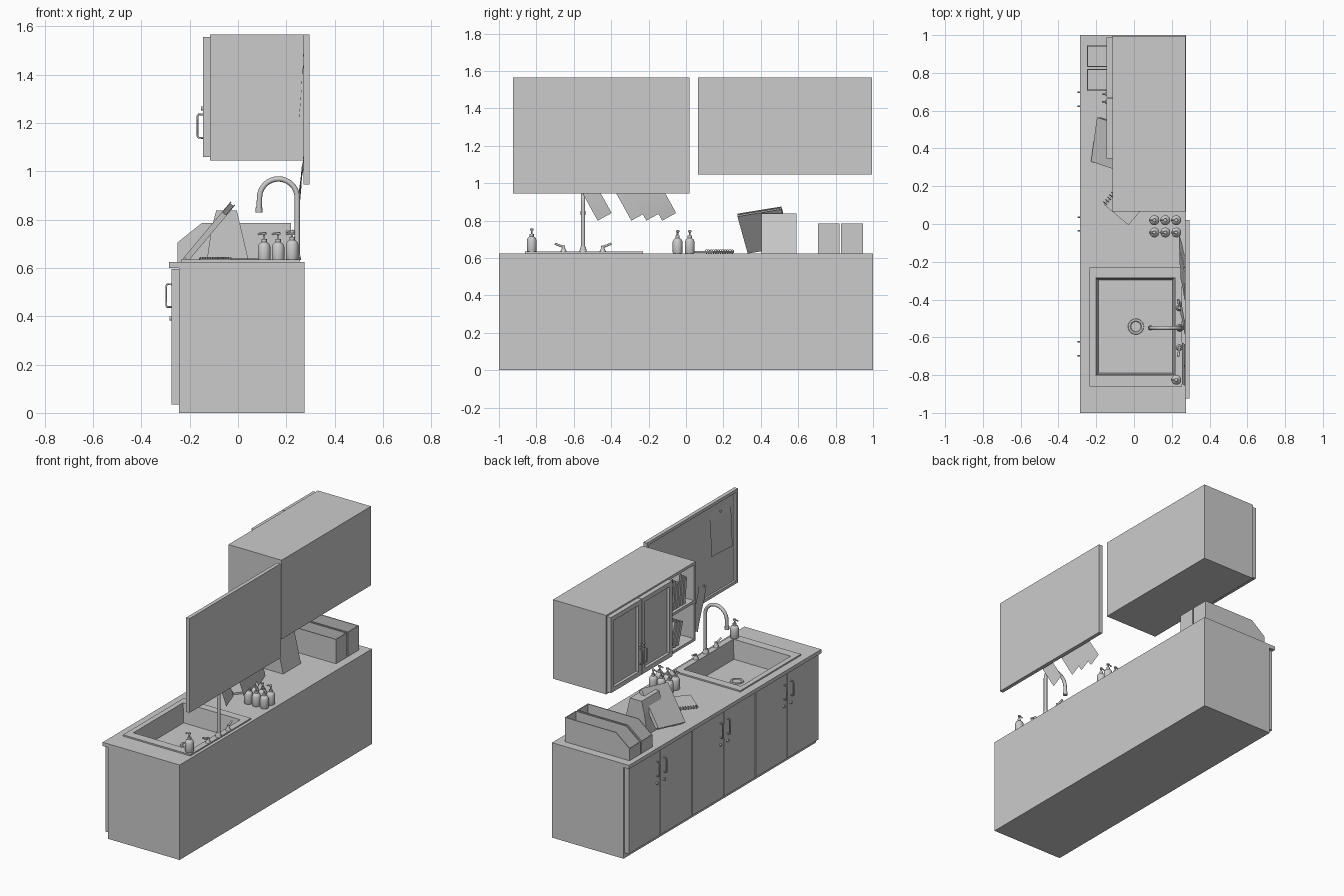
import bpy, bmesh, math
from mathutils import Matrix, Vector

if "Cube" in bpy.data.objects:
    bpy.data.objects.remove(bpy.data.objects["Cube"])


def finish(name, bm, smooth=False):
    bmesh.ops.recalc_face_normals(bm, faces=bm.faces)
    me = bpy.data.meshes.new(name)
    bm.to_mesh(me)
    bm.free()
    ob = bpy.data.objects.new(name, me)
    bpy.context.collection.objects.link(ob)
    bpy.ops.object.select_all(action='DESELECT')
    bpy.context.view_layer.objects.active = ob
    ob.select_set(True)
    if smooth:
        bpy.ops.object.shade_smooth_by_angle(angle=math.radians(40))
    return ob


def box_bm(lo, hi):
    bm = bmesh.new()
    bmesh.ops.create_cube(bm, size=1)
    lo, hi = Vector(lo), Vector(hi)
    for v in bm.verts:
        v.co = Vector([(lo[i] + hi[i]) / 2 + v.co[i] * (hi[i] - lo[i]) for i in range(3)])
    return bm


def box(name, lo, hi):
    return finish(name, box_bm(lo, hi))


def framed(name, lo, hi, border, depth):
    """Box whose -x face has a recessed panel inside a border."""
    bm = box_bm(lo, hi)
    bm.normal_update()
    f = min(bm.faces, key=lambda f: f.calc_center_median().x)
    bmesh.ops.inset_individual(bm, faces=[f], thickness=border)
    bmesh.ops.inset_individual(bm, faces=[f], thickness=0.001)
    bmesh.ops.translate(bm, verts=f.verts, vec=(depth, 0, 0))
    return finish(name, bm)


def prism_y(name, profile, y0, y1):
    """Extrude an xz profile along y."""
    bm = bmesh.new()
    f = bm.faces.new([bm.verts.new((x, y0, z)) for x, z in profile])
    r = bmesh.ops.extrude_face_region(bm, geom=[f])
    bmesh.ops.translate(bm, verts=[g for g in r['geom'] if isinstance(g, bmesh.types.BMVert)],
                        vec=(0, y1 - y0, 0))
    return finish(name, bm)


def lathe(name, profile, loc, n=20):
    bm = bmesh.new()
    vs = [bm.verts.new((r, 0, z)) for r, z in profile]
    es = [bm.edges.new(p) for p in zip(vs, vs[1:])]
    bmesh.ops.spin(bm, geom=vs + es, axis=(0, 0, 1), cent=(0, 0, 0), angle=2 * math.pi, steps=n)
    bmesh.ops.remove_doubles(bm, verts=bm.verts, dist=1e-5)
    bmesh.ops.translate(bm, verts=bm.verts, vec=loc)
    return finish(name, bm, True)


def tube(name, pts, r, res=3):
    cu = bpy.data.curves.new(name, 'CURVE')
    cu.dimensions = '3D'
    cu.bevel_depth, cu.bevel_resolution, cu.use_fill_caps = r, res, True
    s = cu.splines.new('POLY')
    s.points.add(len(pts) - 1)
    for p, c in zip(s.points, pts):
        p.co = (*c, 1)
    ob = bpy.data.objects.new(name, cu)
    bpy.context.collection.objects.link(ob)
    bpy.ops.object.select_all(action='DESELECT')
    bpy.context.view_layer.objects.active = ob
    ob.select_set(True)
    bpy.ops.object.convert(target='MESH')
    return ob


def pull(name, x, y, z0, z1, knob_z):
    """Bar handle plus a small lock knob on a -x door face."""
    tube(name, [(x, y, z0), (x - .018, y, z0), (x - .022, y, z0 + .006),
                (x - .022, y, z1 - .006), (x - .018, y, z1), (x, y, z1)], .004, 2)
    tube(name + "_lock", [(x, y, knob_z), (x - .009, y, knob_z)], .009)


# base cabinet and worktop, cut out for the sink
body = box("base_cabinet", (-.245, -1, 0), (.275, 1, .602))
top = box("worktop", (-.285, -1, .6), (.275, 1, .625))
rim = box("sink_rim", (-.235, -.86, .62), (.255, -.23, .634))
cutter = box("sink_cutter", (-.201, -.801, .505), (.216, -.284, .8))
for ob in (body, top, rim):
    m = ob.modifiers.new("cut", 'BOOLEAN')
    m.operation, m.object, m.solver = 'DIFFERENCE', cutter, 'EXACT'
    bpy.context.view_layer.objects.active = ob
    bpy.ops.object.modifier_apply(modifier="cut")
bpy.data.objects.remove(cutter)

# sink basin and drain
bm = box_bm((-.2, -.8, .51), (.215, -.285, .632))
bm.normal_update()
bmesh.ops.delete(bm, geom=[max(bm.faces, key=lambda f: f.calc_center_median().z)], context='FACES')
for v in bm.verts:
    if v.co.z < .55:
        v.co.x += .012 if v.co.x < 0 else -.012
        v.co.y += .012 if v.co.y < -.5 else -.012
finish("sink_basin", bm)
lathe("sink_drain", [(0, .001), (.026, .001), (.03, .005), (.04, .005), (.042, 0)], (.01, -.543, .51), 24)

# lower doors, handles in pairs
for i in range(6):
    y = -.99 + i * .33
    box(f"lower_door_{i}", (-.275, y + .003, .035), (-.245, y + .327, .595))
for i, y in enumerate((-.66, 0, .66)):
    for s in (-1, 1):
        pull(f"lower_handle_{i}_{s}", -.275, y + s * .037, .438, .532, .39)

# wall cabinet, glazed doors
box("wall_cabinet", (-.115, .34, 1.045), (.272, .995, 1.565))
for i, y in enumerate((.347, .67)):
    framed(f"upper_door_{i}", (-.145, y, 1.058), (-.115, y + .318, 1.555), .042, .018)
for s in (-1, 1):
    pull(f"upper_handle_{s}", -.145, .668 + s * .02, 1.138, 1.235, 1.26)

# open shelf unit
box("shelf_back", (.25, .065, 1.045), (.272, .34, 1.565))
box("shelf_side", (-.115, .065, 1.045), (.25, .083, 1.565))
for i, z in enumerate((1.045, 1.296, 1.547)):
    box(f"shelf_board_{i}", (-.115, .083, z), (.25, .34, z + .018))


def book(name, y, z, t, h, lean):
    ob = box(name, (-.1, 0, 0), (.06, t, h))
    ob.location = (0, y, z)
    ob.rotation_euler.x = lean


for i in range(6):
    book(f"upper_book_{i}", .15 + i * .03, 1.316, .022, .17 + .02 * (i % 3), math.radians(6))
for i in range(3):
    book(f"lower_book_{i}", .22 + i * .034, 1.066, .024, .15 + .01 * i, math.radians(18))

# notice board with hanging sheets
framed("notice_board", (.27, -.925, .945), (.295, .02, 1.565), .028, .012)


def sheet(name, y, z, w, length, deg, curl):
    """Paper pinned at its upper edge, lower edge curling away from the board."""
    a = math.radians(deg)
    bm = bmesh.new()
    rows = []
    for k in range(7):
        t = k / 6
        row = []
        for u in (0, w):
            row.append(bm.verts.new((.281 - .014 * min(1, 3 * t) - curl * t * t,
                                     y + u * math.cos(a) + length * t * math.sin(a),
                                     z + u * math.sin(a) - length * t * math.cos(a))))
        rows.append(row)
    for p, q in zip(rows, rows[1:]):
        bm.faces.new((p[0], p[1], q[1], q[0]))
    finish(name, bm, True)
    tube(name + "_pin", [(.282, y + w / 2, z - .01), (.268, y + w / 2, z - .01)], .006)


sheet("large_sheet", -.86, 1.49, .22, .27, 3, .014)
for i, (y, c) in enumerate(((-.62, .022), (-.44, .02), (-.36, .026), (-.275, .03))):
    sheet(f"hanging_sheet_{i}", y, 1.066, .085, .305, 29, c)

# tap with swan neck and two levers
arch = [(.167 + .078 * math.cos(a), -.55, .89 + .078 * math.sin(a))
        for a in [math.pi * k / 16 for k in range(17)]]
tube("tap_neck", [(.245, -.55, .63)] + arch + [(.087, -.55, .832)], .011)
tube("tap_spout", [(.087, -.55, .85), (.087, -.55, .83)], .014)
lathe("tap_base", [(0, .03), (.013, .03), (.018, .01), (.02, 0)], (.242, -.55, .632))
for s in (-1, 1):
    y = -.55 + s * .105
    lathe(f"tap_valve_{s}", [(0, .034), (.008, .034), (.009, .018), (.016, .006), (.017, 0)], (.24, y, .632))
    tube(f"tap_lever_{s}", [(.24, y, .658), (.238, y + s * .02, .666), (.234, y + s * .045, .676)], .006)

# soap bottles
profile = [(0, 0), (.024, 0), (.026, .004), (.026, .062), (.021, .074), (.011, .081), (.011, .094),
           (.0045, .095), (.0045, .112), (.009, .113), (.009, .122), (0, .124)]
spots = [(x, y, .625) for x in (.108, .166, .224) for y in (-.045, .02)] + [(.224, -.825, .634)]
for i, p in enumerate(spots):
    lathe(f"soap_bottle_{i}", profile, p)
    x, y, z = p
    tube(f"soap_nozzle_{i}", [(x, y, z + .118), (x - .02, y, z + .117), (x - .026, y, z + .112)], .004, 2)

# file holders: floor, ends and two cut-corner sides
side = [(-.25, .625), (.22, .625), (.22, .785), (-.15, .785), (-.25, .705)]
for i, y in enumerate((.705, .83)):
    prism_y(f"file_side_a_{i}", side, y, y + .006)
    prism_y(f"file_side_b_{i}", side, y + .109, y + .115)
    box(f"file_floor_{i}", (-.25, y, .625), (.22, y + .115, .631))
    box(f"file_front_{i}", (-.25, y, .625), (-.244, y + .115, .705))
    box(f"file_back_{i}", (.214, y, .625), (.22, y + .115, .785))

# leaning binder and the stand behind it
lean = Matrix.Translation((-.118, .42, .748)) @ Matrix.Rotation(math.radians(40), 4, 'Y') \
    @ Matrix.Rotation(math.radians(12), 4, 'X')
for n, x0, x1, h in (("binder_cover_front", -.014, -.01, .132), ("binder_pages", -.01, .006, .125),
                     ("binder_cover_back", .006, .01, .132)):
    ob = box(n, (x0, -.12, -h), (x1, .12, h))
    ob.matrix_world = lean
prism_y("binder_stand", [(-.13, .625), (.045, .625), (-.005, .838), (-.09, .838), (-.11, .76)], .405, .59)

# spiral notebook lying on the worktop
turn = Matrix.Translation((-.03, .125, .626)) @ Matrix.Rotation(math.radians(-40), 4, 'Z')
box("notebook", (-.083, -.1, 0), (.085, .1, .012)).matrix_world = turn
for k in range(12):
    y = -.09 + k * .0164
    ring = [(-.083 + .011 * math.cos(a), y, .009 + .009 * math.sin(a))
            for a in [2 * math.pi * j / 10 for j in range(11)]]
    tube(f"notebook_ring_{k}", ring, .002, 1).matrix_world = turn
